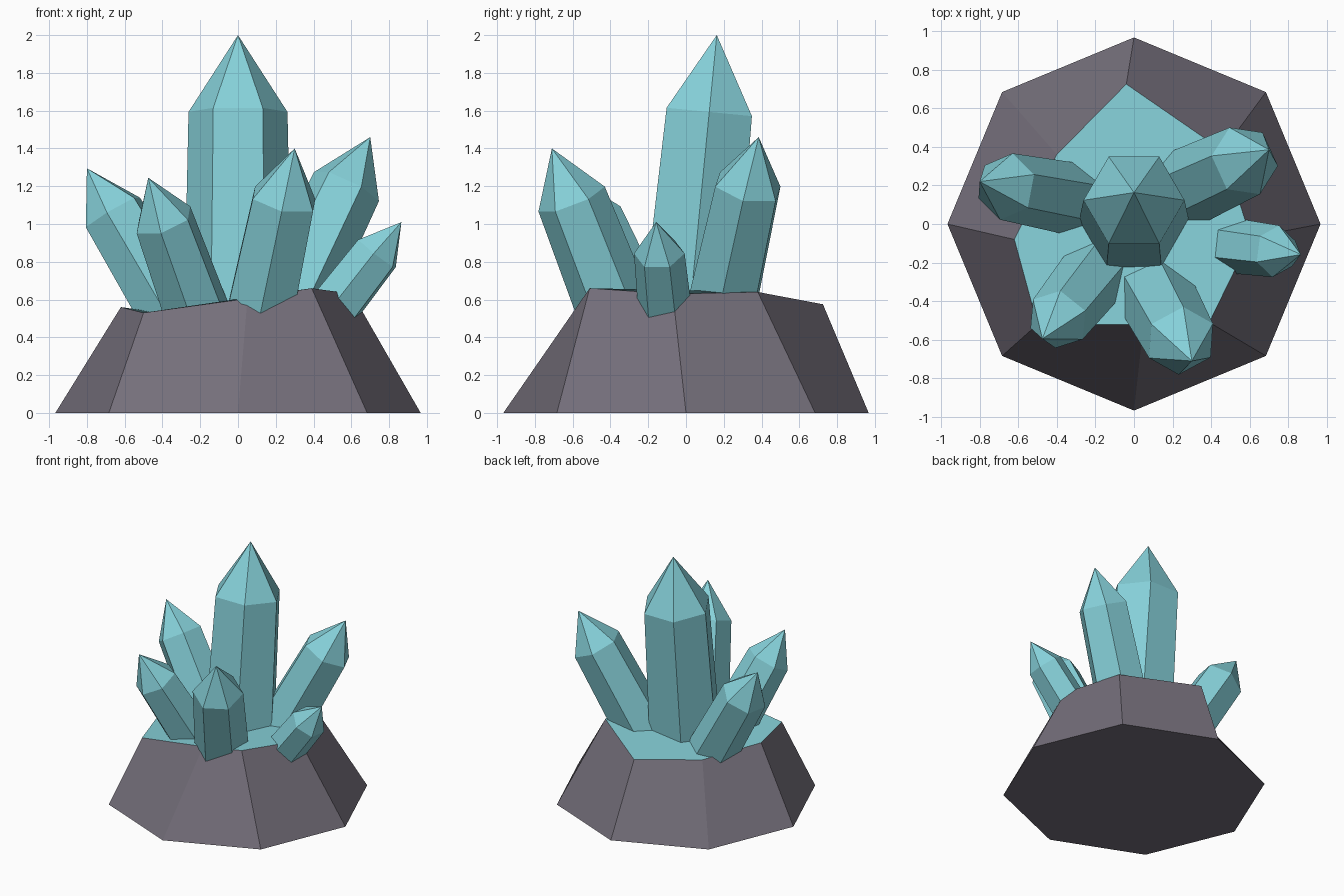
import bpy, bmesh, math
from mathutils import Vector

if "Cube" in bpy.data.objects:
    bpy.data.objects.remove(bpy.data.objects["Cube"])


def material(name, rgb):
    m = bpy.data.materials.new(name)
    m.diffuse_color = (*rgb, 1)
    m.use_nodes = True
    m.node_tree.nodes["Principled BSDF"].inputs["Base Color"].default_value = m.diffuse_color
    return m


stone = material("grey stone", (0.175, 0.158, 0.195))
teal = material("teal crystal", (0.24, 0.64, 0.70))


def finish(bm, name, mats):
    bmesh.ops.recalc_face_normals(bm, faces=bm.faces)
    me = bpy.data.meshes.new(name)
    bm.to_mesh(me)
    bm.free()
    for m in mats:
        me.materials.append(m)
    ob = bpy.data.objects.new(name, me)
    bpy.context.collection.objects.link(ob)


def bridge(bm, a, b):
    n = len(a)
    for i in range(n):
        j = (i + 1) % n
        bm.faces.new((a[i], a[j], b[j], b[i]))


# Rock base: regular octagon at the ground, uneven rim, crystal-coloured top
rim = [(0.605, -0.07, 0.63), (0.46, 0.38, 0.64), (-0.04, 0.725, 0.575),
       (-0.40, 0.36, 0.53), (-0.62, -0.08, 0.56), (-0.50, -0.52, 0.53),
       (0.05, -0.52, 0.605), (0.39, -0.51, 0.66)]
bm = bmesh.new()
foot = [bm.verts.new((0.967 * math.cos(i * math.pi / 4),
                      0.967 * math.sin(i * math.pi / 4), 0)) for i in range(8)]
top = [bm.verts.new(p) for p in rim]
bridge(bm, foot, top)
bm.faces.new(foot[::-1])
bm.faces.new(top).material_index = 1
finish(bm, "rock_base", [stone, teal])


# Crystals: tapered six-sided prism with a pointed cap, defined from the tip down
def crystal(name, tip, lean, r_low, r_high):
    tip = Vector(tip)
    slope = Vector((*lean, 1))
    axis = slope.normalized()
    u = Vector((0, 0, 1)).cross(axis).normalized()   # level, across the lean
    v = axis.cross(u)
    bm = bmesh.new()

    def ring(c, r):
        return [bm.verts.new(c + r * (math.cos(a) * u + math.sin(a) * v))
                for a in (k * math.pi / 3 for k in range(6))]

    low = ring(tip - slope * (tip.z - 0.4), r_low)
    high = ring(tip - axis * 1.56 * r_high, r_high)
    point = bm.verts.new(tip)
    bridge(bm, low, high)
    bm.faces.new(low[::-1])
    for i in range(6):
        bm.faces.new((high[i], high[(i + 1) % 6], point))
    finish(bm, name, [teal])


crystal("main_crystal", (0, 0.163, 2.0), (0, 0.098), 0.288, 0.262)
crystal("back_left_crystal", (-0.80, 0.22, 1.295), (-0.59, 0.11), 0.19, 0.175)
crystal("front_left_crystal", (-0.475, -0.595, 1.245), (-0.36, -0.45), 0.185, 0.165)
crystal("front_right_crystal", (0.30, -0.71, 1.40), (0.21, -0.39), 0.205, 0.188)
crystal("back_right_crystal", (0.70, 0.385, 1.46), (0.48, 0.22), 0.208, 0.19)
crystal("small_right_crystal", (0.865, -0.158, 1.01), (0.78, -0.10), 0.148, 0.135)
